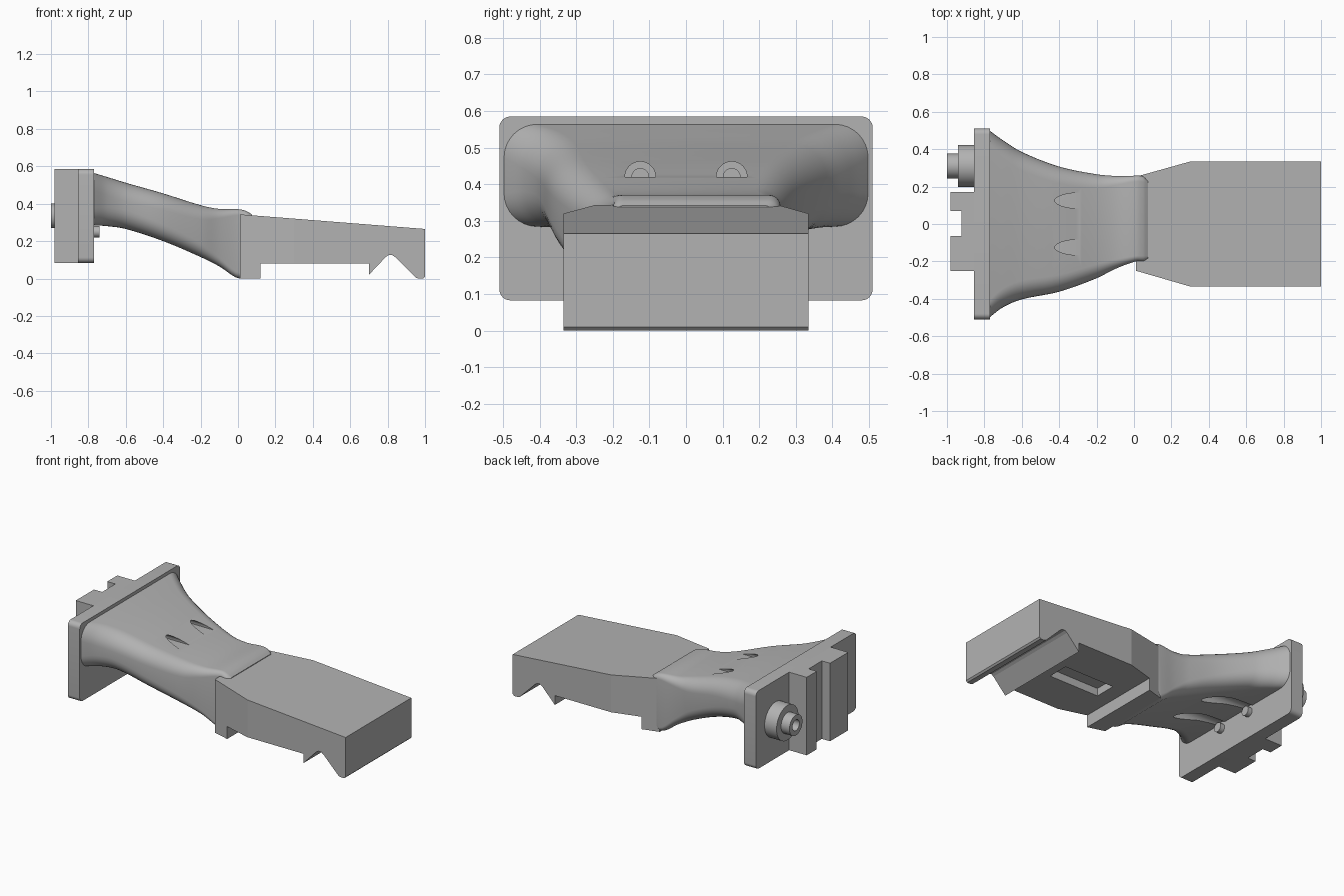
import bpy
import bmesh
from math import sin, cos, pi

cube = bpy.data.objects.get("Cube")
if cube:
    bpy.data.objects.remove(cube, do_unlink=True)

grey = bpy.data.materials.new("mid_grey")
grey.use_nodes = True
COLOUR = (0.45, 0.45, 0.45, 1)
grey.diffuse_color = COLOUR
grey.node_tree.nodes["Principled BSDF"].inputs["Base Color"].default_value = COLOUR


def loft(name, rings):
    """Closed skin through equal-length rings of points."""
    bm = bmesh.new()
    loops = [[bm.verts.new(p) for p in ring] for ring in rings]
    n = len(loops[0])
    for a, b in zip(loops, loops[1:]):
        for i in range(n):
            j = (i + 1) % n
            bm.faces.new((a[i], a[j], b[j], b[i]))
    bm.faces.new(loops[0])
    bm.faces.new(loops[-1])
    bmesh.ops.recalc_face_normals(bm, faces=bm.faces)
    mesh = bpy.data.meshes.new(name)
    bm.to_mesh(mesh)
    bm.free()
    mesh.materials.append(grey)
    obj = bpy.data.objects.new(name, mesh)
    bpy.context.collection.objects.link(obj)
    return obj


def prism(name, pts, axis, lo, hi):
    """Flat outline pushed along one axis."""
    place = {"x": lambda a, b, t: (t, a, b),
             "y": lambda a, b, t: (a, t, b),
             "z": lambda a, b, t: (a, b, t)}[axis]
    return loft(name, [[place(a, b, t) for a, b in pts] for t in (lo, hi)])


def box(name, x0, x1, y0, y1, z0, z1):
    return prism(name, [(y0, z0), (y1, z0), (y1, z1), (y0, z1)], "x", x0, x1)


def arc(cy, cz, r, start, end, steps):
    return [(cy + r * cos(start + (end - start) * i / steps),
             cz + r * sin(start + (end - start) * i / steps)) for i in range(steps + 1)]


def disc(name, cy, cz, r, x0, x1, steps=40):
    return prism(name, arc(cy, cz, r, 0, 2 * pi, steps)[:-1], "x", x0, x1)


def rounded(y0, y1, z0, z1, r, steps=8):
    corners = [(y1 - r, z1 - r), (y0 + r, z1 - r), (y0 + r, z0 + r), (y1 - r, z0 + r)]
    return [p for k, (cy, cz) in enumerate(corners)
            for p in arc(cy, cz, r, k * pi / 2, (k + 1) * pi / 2, steps)]


def combine(obj, tool, operation="DIFFERENCE"):
    tool.hide_render = True
    mod = obj.modifiers.new("cut", "BOOLEAN")
    mod.operation, mod.object, mod.solver = operation, tool, "EXACT"
    bpy.context.view_layer.objects.active = obj
    bpy.ops.object.modifier_apply(modifier=mod.name)
    bpy.data.objects.remove(tool, do_unlink=True)


def smooth(obj):
    bpy.ops.object.select_all(action="DESELECT")
    obj.select_set(True)
    bpy.context.view_layer.objects.active = obj
    bpy.ops.object.shade_smooth_by_angle(angle=0.6)


# Wedge block: side profile with foot and hook, trimmed to its tapered plan
block = prism("wedge_block", [
    (0.01, 0), (0.12, 0), (0.12, 0.08), (0.7, 0.08), (0.7, 0.02), (0.79, 0.115),
    (0.805, 0.125), (0.825, 0.125), (0.84, 0.115), (0.95, 0.005), (0.965, 0),
    (0.99, 0), (1, 0.01), (1, 0.265), (0.01, 0.343)], "y", -0.4, 0.4)
plan = [(0, -0.247), (0.3, -0.334), (1.1, -0.334), (1.1, 0.334), (0.3, 0.334), (0, 0.25)]
combine(block, prism("plan_cutter", plan, "z", -0.1, 0.5), "INTERSECT")
combine(block, box("slot_cutter", 0.22, 0.58, -0.07, 0.07, 0, 0.13))

# Neck: rounded sections (x, y low, y high, z low, z high, corner radius)
stations = [
    (-0.78, -0.505, 0.505, 0.285, 0.567, 0.09), (-0.7, -0.445, 0.447, 0.28, 0.543, 0.1),
    (-0.6, -0.403, 0.385, 0.265, 0.512, 0.1), (-0.4, -0.362, 0.307, 0.2, 0.455, 0.09),
    (-0.2, -0.29, 0.266, 0.115, 0.392, 0.075), (-0.1, -0.24, 0.257, 0.065, 0.372, 0.05),
    (0.01, -0.2, 0.258, 0, 0.37, 0.03), (0.05, -0.2, 0.255, 0.05, 0.358, 0.03),
    (0.075, -0.19, 0.235, 0.1, 0.342, 0.02)]


def slope(i, k):
    a, b = stations[max(i - 1, 0)], stations[min(i + 1, len(stations) - 1)]
    return (b[k] - a[k]) / (b[0] - a[0])


rings = []
STEPS = 5
for i in range(len(stations) - 1):
    a, b = stations[i], stations[i + 1]
    h = b[0] - a[0]
    last = i == len(stations) - 2
    for s in range(STEPS + last):
        t = s / STEPS
        u = t * t * (3 - 2 * t)
        v = [a[k] * (1 - u) + b[k] * u
             + h * (slope(i, k) * t * (1 - t) ** 2 - slope(i + 1, k) * t * t * (1 - t))
             for k in range(1, 6)]
        rings.append([(a[0] + h * t, y, z) for y, z in rounded(*v)])
neck = loft("flared_neck", rings)

# Screw pockets above and screw grooves below
for side in (-1, 1):
    y = side * 0.125
    for r, x0, x1 in ((0.042, -0.48, -0.2), (0.023, -0.65, -0.46)):
        combine(neck, prism("pocket_cutter", arc(y, 0.42, r, 0, pi, 20), "x", x0, x1))
    combine(neck, disc("groove_cutter", y, 0.25, 0.045, -0.8, -0.4))
    smooth(disc("lower_screw_head", y, 0.25, 0.03, -0.78, -0.74))
smooth(neck)

# Mounting plate
smooth(prism("mounting_plate", rounded(-0.51, 0.51, 0.083, 0.585, 0.03), "x", -0.855, -0.77))

# Grooved rail on the back of the plate
prism("back_rail", [(-0.85, -0.25), (-0.98, -0.25), (-0.98, -0.065), (-0.922, -0.065),
                    (-0.922, 0.07), (-0.98, 0.07), (-0.98, 0.172), (-0.85, 0.172)],
      "z", 0.083, 0.585)

# Stepped boss with a bored tip
smooth(disc("boss_base", 0.31, 0.335, 0.112, -0.94, -0.85))
tip = disc("boss_tip", 0.31, 0.335, 0.066, -1, -0.93)
combine(tip, disc("bore_cutter", 0.31, 0.335, 0.035, -1.1, -0.945))
smooth(tip)
